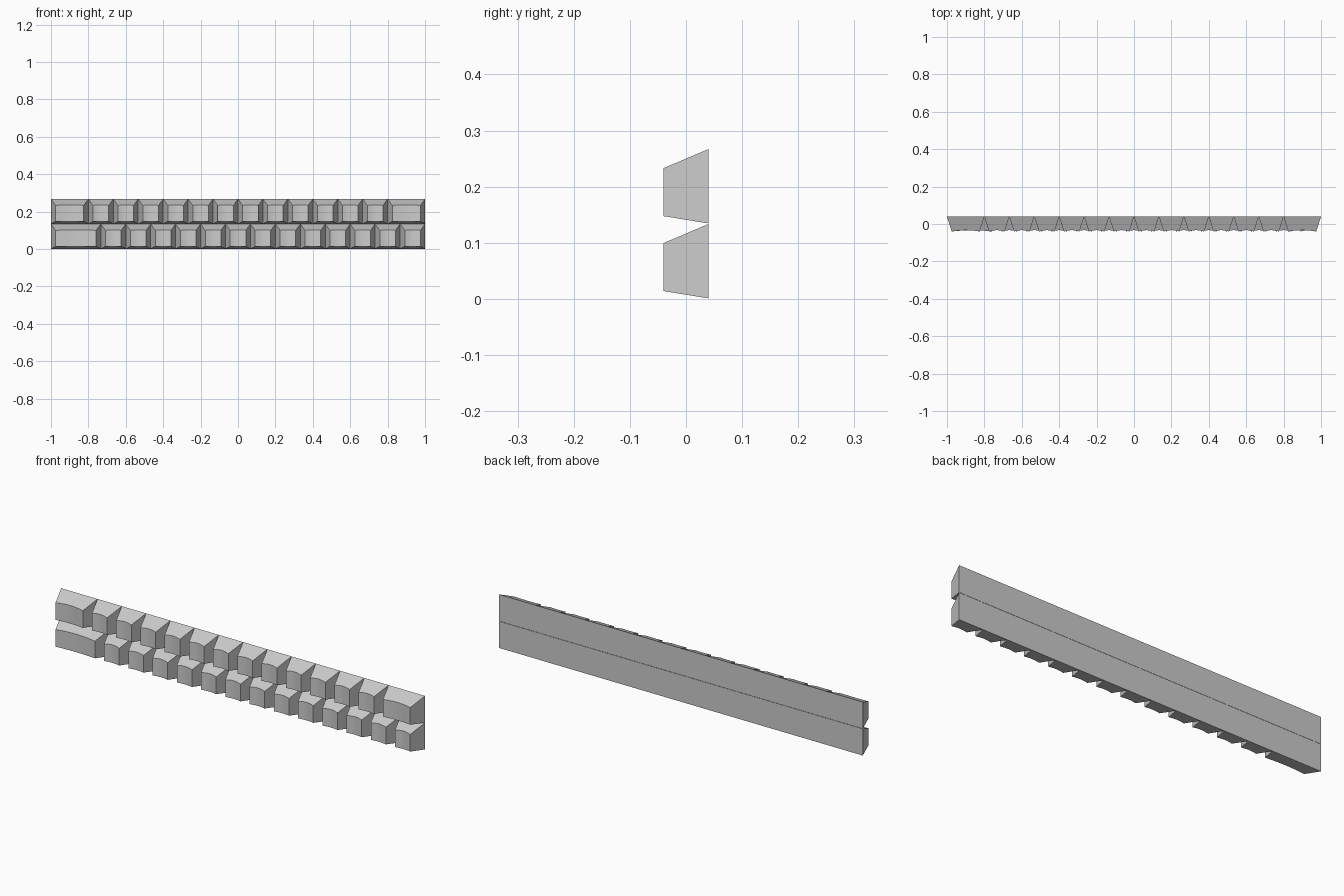
import bpy, bmesh, math

if "Cube" in bpy.data.objects:
    bpy.data.objects.remove(bpy.data.objects["Cube"])

DEPTH = 0.04      # half depth of the strip
INSET = 0.025     # sideways taper of each block
DIP = 0.007       # hollow of the front face
SEG = 6


def add_block(bm, x0, x1, z):
    """Tapered block with a flat back and a gently hollowed front."""
    rings = []
    for i in range(SEG + 1):
        t = i / SEG
        y = -DEPTH + DIP * math.sin(math.pi * t)
        f = (DEPTH - y) / (2 * DEPTH)
        xb = x0 + (x1 - x0) * t
        xf = x0 + INSET + (x1 - x0 - 2 * INSET) * t
        pts = [(xb, DEPTH, z + 0.001), (xb, DEPTH, z + 0.1335),
               (xf, y, z + 0.1335 - 0.034 * f), (xf, y, z + 0.001 + 0.013 * f)]
        rings.append([bm.verts.new(p) for p in pts])
    for a, b in zip(rings, rings[1:]):
        for k in range(4):
            n = (k + 1) % 4
            bm.faces.new((a[k], a[n], b[n], b[k]))
    bm.faces.new(rings[0])
    bm.faces.new(rings[-1][::-1])


def add_row(name, edges, z):
    bm = bmesh.new()
    for x0, x1 in zip(edges, edges[1:]):
        add_block(bm, x0, x1, z)
    bmesh.ops.recalc_face_normals(bm, faces=bm.faces)
    me = bpy.data.meshes.new(name)
    bm.to_mesh(me)
    bm.free()
    ob = bpy.data.objects.new(name, me)
    bpy.context.collection.objects.link(ob)


STEP = 2 / 15
# lower course: one long block, then equal short ones
add_row("lower_block_row", [-1] + [1 - STEP * i for i in range(13, -1, -1)], 0)
# upper course: staggered, with a longer block at each end
add_row("upper_block_row", [-1] + [-0.8 + STEP * i for i in range(13)] + [1], 0.1335)
